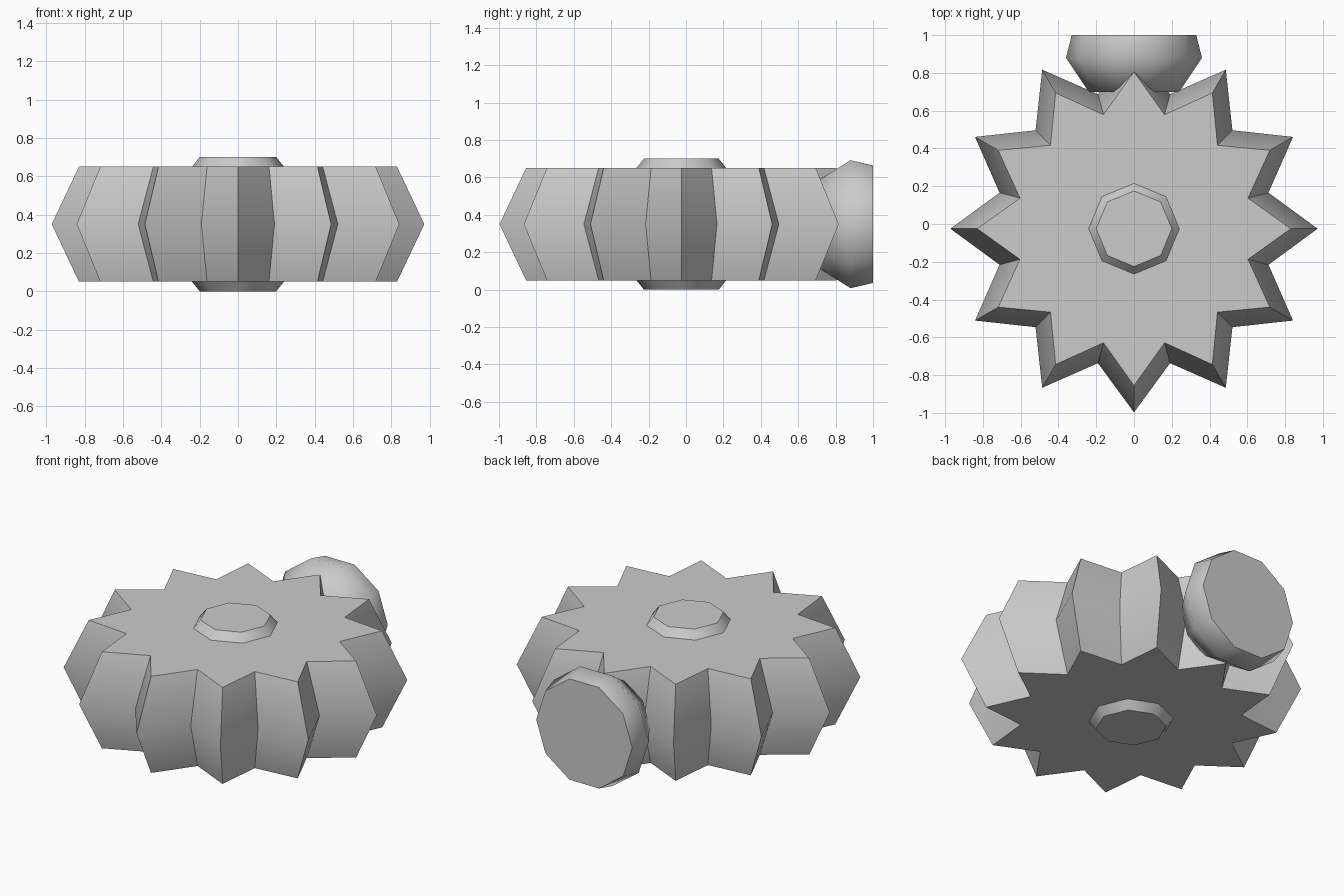
import bpy
import math

if "Cube" in bpy.data.objects:
    bpy.data.objects.remove(bpy.data.objects["Cube"])

grey = bpy.data.materials.new("light grey")
grey.diffuse_color = (0.6, 0.6, 0.6, 1)
grey.use_nodes = True
grey.node_tree.nodes["Principled BSDF"].inputs["Base Color"].default_value = grey.diffuse_color

CY, CZ = -0.025, 0.35   # centre of the star wheel


def loft(name, rings, location, smooth_angle, rotation=(0, 0, 0)):
    """Join equal rings of points into a closed, capped solid."""
    n = len(rings[0])
    verts = [p for ring in rings for p in ring]
    faces = [tuple(reversed(range(n))),
             tuple(range(len(verts) - n, len(verts)))]
    for r in range(len(rings) - 1):
        for i in range(n):
            a, b = r * n + i, r * n + (i + 1) % n
            faces.append((a, b, b + n, a + n))
    mesh = bpy.data.meshes.new(name)
    mesh.from_pydata(verts, [], faces)
    mesh.materials.append(grey)
    obj = bpy.data.objects.new(name, mesh)
    obj.location, obj.rotation_euler = location, rotation
    bpy.context.collection.objects.link(obj)
    bpy.ops.object.select_all(action='DESELECT')
    bpy.context.view_layer.objects.active = obj
    obj.select_set(True)
    bpy.ops.object.shade_smooth_by_angle(angle=math.radians(smooth_angle))
    return obj


def ring(sides, z, outer, inner=None):
    """Regular polygon, or a star when an inner radius is given."""
    radii = [outer, inner or outer]
    return [(radii[i % 2] * math.cos(math.tau * i / sides),
             radii[i % 2] * math.sin(math.tau * i / sides), z)
            for i in range(sides)]


# Twelve-pointed star wheel, bulging at mid height
loft("star_wheel",
     [ring(24, -0.30, 0.83, 0.625), ring(24, 0, 0.972, 0.737),
      ring(24, 0.30, 0.83, 0.625)],
     (0, CY, CZ), 45)

# Eight-sided hub caps above and below
for name, flip in (("top_hub", 0), ("bottom_hub", math.pi)):
    z = CZ + (0.30 if flip == 0 else -0.30)
    loft(name, [ring(8, 0, 0.24), ring(8, 0.05, 0.20)],
         (0, CY, z), 45, (flip, 0, 0))

# Ten-sided rounded knob at the back, its axis along y
loft("back_knob",
     [ring(10, 0, 0.24), ring(10, 0.18, 0.36), ring(10, 0.30, 0.33)],
     (0, 0.70, CZ), 60, (-math.pi / 2, 0, 0))
